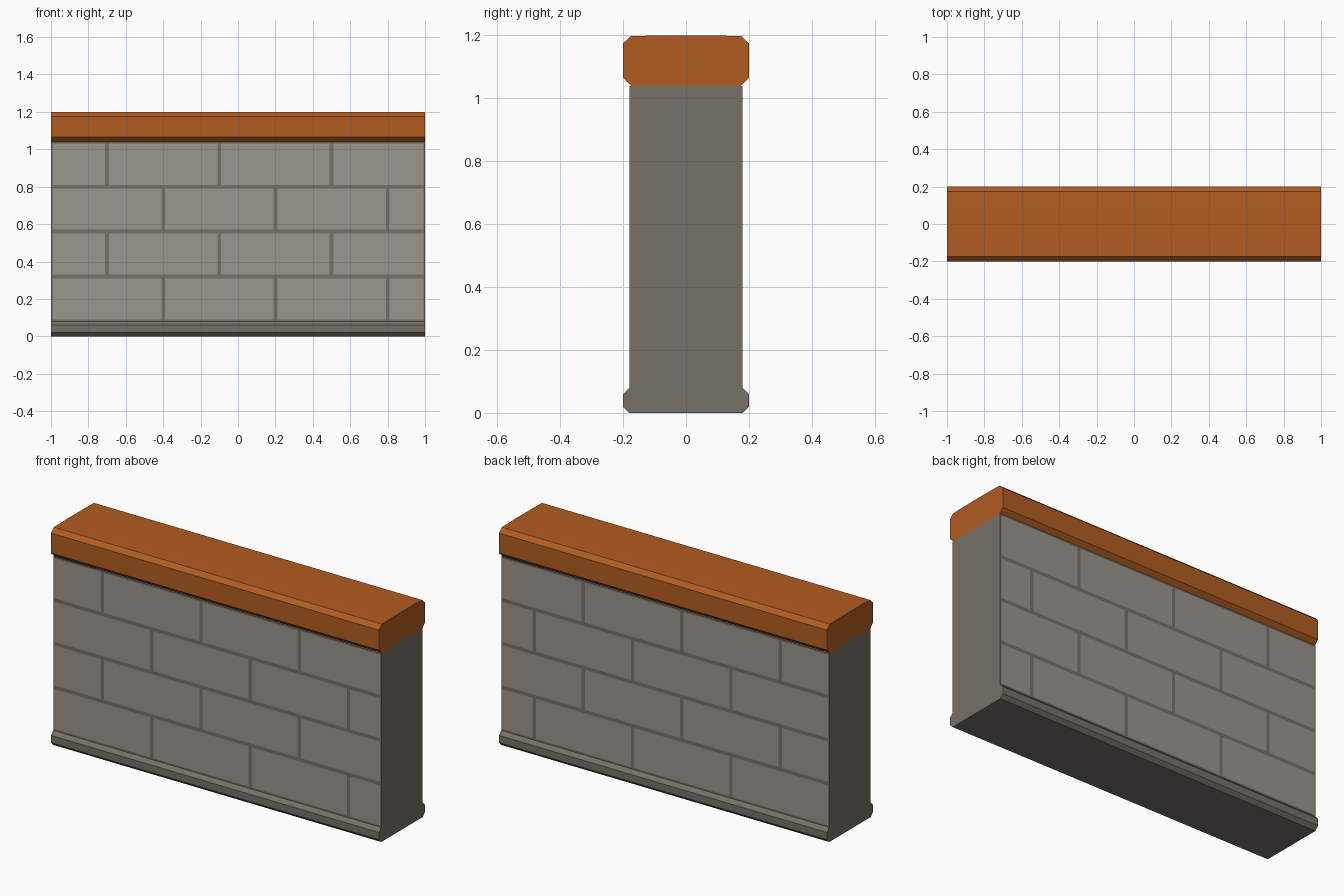
import bpy, bmesh

if "Cube" in bpy.data.objects:
    bpy.data.objects.remove(bpy.data.objects["Cube"])


def lin(c):
    c /= 255
    return c / 12.92 if c <= 0.04045 else ((c + 0.055) / 1.055) ** 2.4


def material(name, rgb):
    m = bpy.data.materials.new(name)
    m.diffuse_color = (*[lin(c) for c in rgb], 1)
    m.use_nodes = True
    m.node_tree.nodes["Principled BSDF"].inputs["Base Color"].default_value = m.diffuse_color
    return m


MORTAR = material("dark grey mortar", (118, 113, 104))
BRICK = material("light grey brick", (154, 150, 142))
ORANGE = material("orange cap", (178, 92, 33))


def finish(name, bm, mats):
    me = bpy.data.meshes.new(name)
    bm.to_mesh(me)
    bm.free()
    ob = bpy.data.objects.new(name, me)
    for m in mats:
        me.materials.append(m)
    bpy.context.collection.objects.link(ob)
    return ob


def moulding(name, half, mat):
    """Extrude a y-mirrored (y, z) profile, listed bottom to top, along x."""
    prof = half + [(-y, z) for y, z in reversed(half)]
    bm = bmesh.new()
    ends = [[bm.verts.new((x, y, z)) for y, z in prof] for x in (-1, 1)]
    n = len(prof)
    for i in range(n):
        j = (i + 1) % n
        bm.faces.new((ends[0][i], ends[0][j], ends[1][j], ends[1][i]))
    for e in ends:
        bm.faces.new(e)
    bmesh.ops.recalc_face_normals(bm, faces=bm.faces)
    return finish(name, bm, [mat])


# Chamfered plinth and coping, the coping slightly crowned
moulding("base_plinth", [(0.18, 0), (0.2, 0.02), (0.2, 0.06), (0.18, 0.08)], MORTAR)
moulding("top_coping", [(0.175, 1.04), (0.2, 1.065), (0.2, 1.175),
                        (0.175, 1.198), (0.08, 1.2)], ORANGE)

# Wall core: flat ends, with each long side split into bricks and joints
D, Z0, ROW, GAP = 0.18, 0.08, 0.24, 0.01
bm = bmesh.new()


def quad(pts, mat=0):
    f = bm.faces.new([bm.verts.new(p) for p in pts])
    f.material_index = mat


def panel(side, x0, x1, z0, z1, mat):
    pts = [(x0, side * D, z0), (x1, side * D, z0), (x1, side * D, z1), (x0, side * D, z1)]
    quad(pts if side < 0 else pts[::-1], mat)


for s in (-1, 1):
    ends = [(s, -s * D, Z0), (s, s * D, Z0), (s, s * D, 1.04), (s, -s * D, 1.04)]
    quad(ends)
    for r in range(4):
        z0, z1 = Z0 + r * ROW, Z0 + (r + 1) * ROW
        # bed joints below and above the course
        panel(s, -1, 1, z0, z0 + GAP, 0)
        panel(s, -1, 1, z1 - GAP, z1, 0)
        # staggered upright joints, alternating mortar and brick
        joints = (-0.4, 0.2, 0.8) if r % 2 == 0 else (-0.7, -0.1, 0.5)
        xs = [-1, -0.993]
        for j in joints:
            xs += [j - GAP, j + GAP]
        xs += [0.993, 1]
        for i in range(len(xs) - 1):
            panel(s, xs[i], xs[i + 1], z0 + GAP, z1 - GAP, i % 2)
bmesh.ops.remove_doubles(bm, verts=bm.verts, dist=1e-5)
finish("brick_wall", bm, [MORTAR, BRICK])
